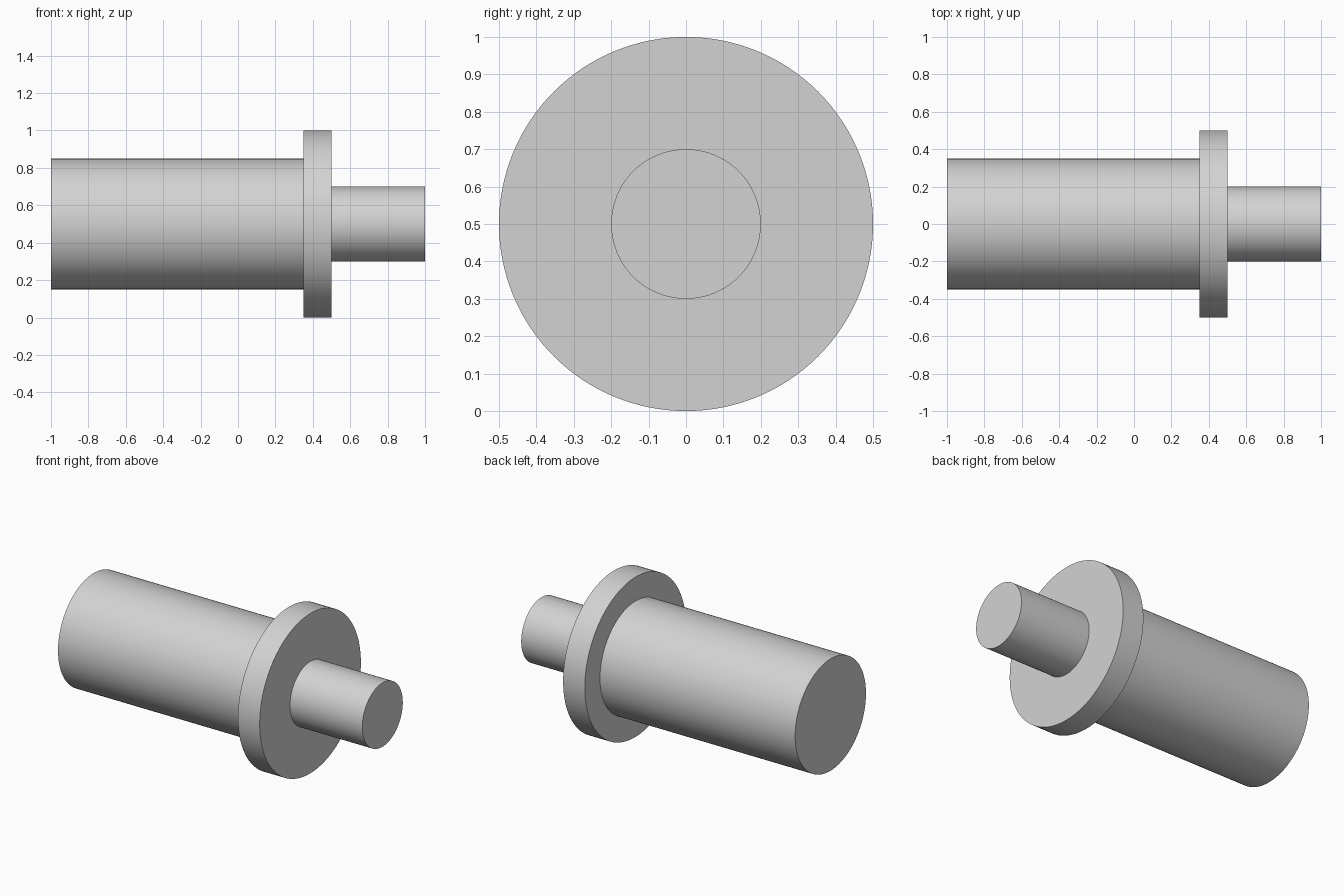
import bpy, bmesh, math

if "Cube" in bpy.data.objects:
    bpy.data.objects.remove(bpy.data.objects["Cube"])

SEGMENTS = 128
AXIS_Z = 0.5

steel = bpy.data.materials.new("light grey")
steel.diffuse_color = (0.65, 0.65, 0.65, 1)
steel.use_nodes = True
steel.node_tree.nodes["Principled BSDF"].inputs["Base Color"].default_value = steel.diffuse_color

# Turned profile as (x, radius): thick shaft, flange, thin spigot
profile = [(-1, 0.35), (0.35, 0.35), (0.35, 0.5), (0.5, 0.5), (0.5, 0.2), (1, 0.2)]

bm = bmesh.new()
rings = []
for x, r in profile:
    angles = [2 * math.pi * i / SEGMENTS for i in range(SEGMENTS)]
    rings.append([bm.verts.new((x, r * math.cos(a), AXIS_Z + r * math.sin(a))) for a in angles])

# Walls and shoulders between neighbouring rings
for a, b in zip(rings, rings[1:]):
    for i in range(SEGMENTS):
        j = (i + 1) % SEGMENTS
        bm.faces.new((a[i], a[j], b[j], b[i]))

# Flat end caps
bm.faces.new(rings[0])
bm.faces.new(rings[-1])
bmesh.ops.recalc_face_normals(bm, faces=bm.faces)

mesh = bpy.data.meshes.new("flanged_shaft")
bm.to_mesh(mesh)
bm.free()
mesh.materials.append(steel)
shaft = bpy.data.objects.new("flanged_shaft", mesh)
bpy.context.collection.objects.link(shaft)

# Smooth round walls, crisp edges
bpy.context.view_layer.objects.active = shaft
shaft.select_set(True)
bpy.ops.object.shade_smooth_by_angle(angle=math.radians(30))
